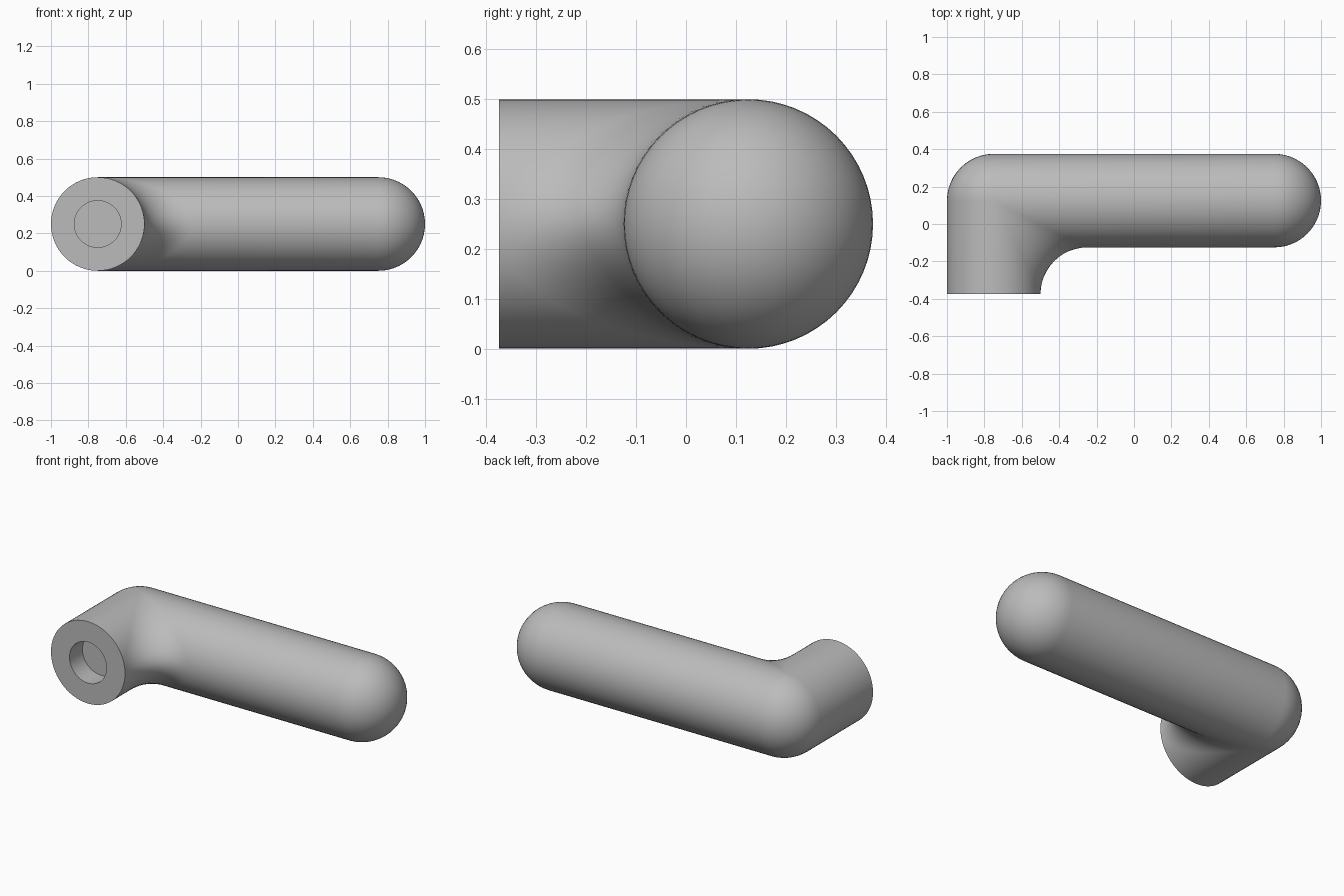
import bpy, bmesh, math
from mathutils import Vector

cube = bpy.data.objects.get("Cube")
if cube:
    bpy.data.objects.remove(cube, do_unlink=True)

R = 0.25                                # tube radius, also the inner fillet radius
LEG, BAR = 0.5, 1.5                     # lengths from the corner to each end
HOLE_R, HOLE_DEPTH = 0.125, 0.125
SEGS, BEND, CAP = 64, 12, 14
CORNER = Vector((-0.75, 0.125, 0.25))
angles = [math.tau * i / SEGS for i in range(SEGS)]


def leg_ring(radius, y):
    return [Vector((radius * math.cos(t), y, radius * math.sin(t))) for t in angles]


def bar_ring(radius, x):
    return [Vector((x, -radius * math.cos(t), radius * math.sin(t))) for t in angles]


def bend_point(t, f):
    """Rolling-ball fillet inside the corner, sphere outside it."""
    c, s = math.cos(t), math.sin(t)
    leg_n, bar_n = Vector((c, 0, s)), Vector((0, -c, s))
    n = leg_n.slerp(bar_n, f, leg_n)
    if c > 0:
        return 2 * R * Vector((c, -c, s)) - R * n
    return R * n


# Rings run from the socket floor, along the leg, round the bend, to the rounded tip
rings = [leg_ring(HOLE_R, HOLE_DEPTH - LEG), leg_ring(HOLE_R, -LEG), leg_ring(R, -LEG)]
rings += [[bend_point(t, k / BEND) for t in angles] for k in range(BEND + 1)]
for k in range(CAP):
    a = math.pi / 2 * k / CAP
    rings.append(bar_ring(R * math.cos(a), BAR + R * math.sin(a)))

bm = bmesh.new()
loops = [[bm.verts.new(p + CORNER) for p in ring] for ring in rings]
for a, b in zip(loops, loops[1:]):
    for i in range(SEGS):
        j = (i + 1) % SEGS
        bm.faces.new((a[i], a[j], b[j], b[i]))
bm.faces.new(loops[0])
tip = bm.verts.new(CORNER + Vector((BAR + R, 0, 0)))
for i in range(SEGS):
    bm.faces.new((loops[-1][i], loops[-1][(i + 1) % SEGS], tip))
bmesh.ops.remove_doubles(bm, verts=bm.verts, dist=0.0001)
bmesh.ops.recalc_face_normals(bm, faces=bm.faces)

mesh = bpy.data.meshes.new("lever_handle")
bm.to_mesh(mesh)
bm.free()
handle = bpy.data.objects.new("lever_handle", mesh)
bpy.context.collection.objects.link(handle)

# Plain grey finish
grey = bpy.data.materials.new("plain_grey")
grey.use_nodes = True
colour = (0.5, 0.5, 0.5, 1)
grey.diffuse_color = colour
grey.node_tree.nodes["Principled BSDF"].inputs["Base Color"].default_value = colour
mesh.materials.append(grey)

bpy.ops.object.select_all(action="DESELECT")
handle.select_set(True)
bpy.context.view_layer.objects.active = handle
bpy.ops.object.shade_smooth_by_angle(angle=math.radians(35))
